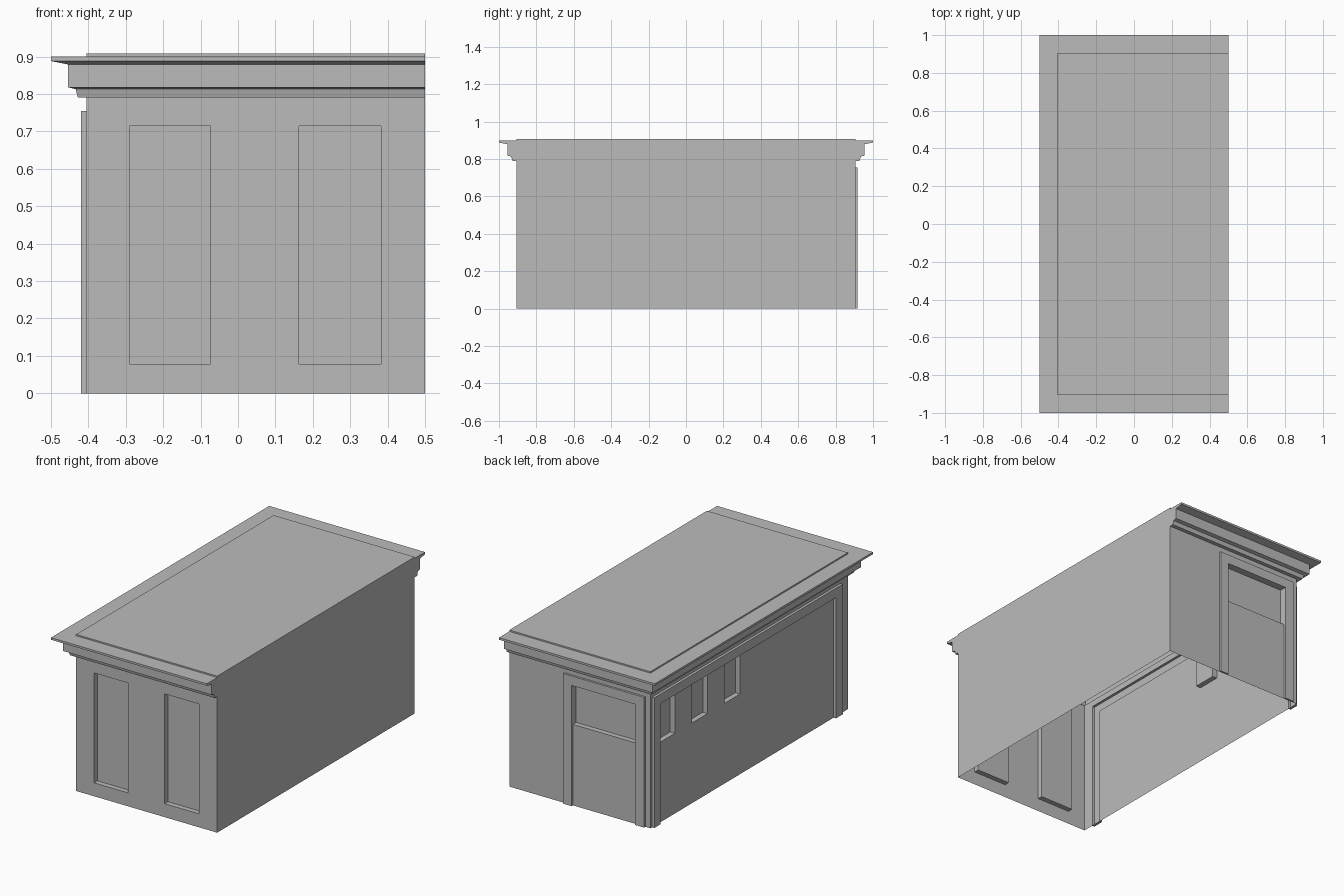
import bpy, bmesh

cube = bpy.data.objects.get("Cube")
if cube:
    bpy.data.objects.remove(cube, do_unlink=True)

grey = bpy.data.materials.new("plain_grey")
grey.use_nodes = True
GREY = (0.5, 0.5, 0.5, 1)
grey.diffuse_color = GREY
grey.node_tree.nodes["Principled BSDF"].inputs["Base Color"].default_value = GREY

SIDE, END, PARTY = 0.405, 0.905, 0.5    # wall planes: -x, +-y and the flat +x wall
EAVES, TOP = 0.79, 0.908                # underside of cornice, roof height
FRAME_TOP, OPENING_TOP = 0.755, 0.70


def make(name, bm):
    bmesh.ops.remove_doubles(bm, verts=bm.verts[:], dist=1e-5)
    mesh = bpy.data.meshes.new(name)
    bm.to_mesh(mesh)
    bm.free()
    mesh.materials.append(grey)
    obj = bpy.data.objects.new(name, mesh)
    bpy.context.collection.objects.link(obj)
    return obj


def relief_wall(name, place, u0, u1, height, panels=()):
    """Thin wall whose rectangles (u0, u1, z0, z1, depth) step out or in; later ones win."""
    us = sorted({u0, u1}.union(*[p[0:2] for p in panels]))
    vs = sorted({0, height}.union(*[p[2:4] for p in panels]))
    bm = bmesh.new()

    def depth(i, j):
        d = 0
        if 0 <= i < len(us) - 1 and 0 <= j < len(vs) - 1:
            u, v = (us[i] + us[i + 1]) / 2, (vs[j] + vs[j + 1]) / 2
            for a, b, c, e, step in panels:
                if a < u < b and c < v < e:
                    d = step
        return d

    def quad(*points):
        bm.faces.new([bm.verts.new(place(*p)) for p in points])

    for i in range(len(us) - 1):
        for j in range(len(vs) - 1):
            a, b, c, e = us[i], us[i + 1], vs[j], vs[j + 1]
            d, left, below = depth(i, j), depth(i - 1, j), depth(i, j - 1)
            quad((a, c, d), (b, c, d), (b, e, d), (a, e, d))
            if left != d:
                quad((a, c, left), (a, c, d), (a, e, d), (a, e, left))
            if below != d:
                quad((a, c, below), (b, c, below), (b, c, d), (a, c, d))
    return make(name, bm)


# Front wall with two tall recessed windows
relief_wall("front_wall", lambda u, v, d: (u, -END - d, v), -SIDE, PARTY, EAVES,
            [(-0.29, -0.073, 0.078, 0.715, -0.03),
             (0.163, 0.382, 0.078, 0.715, -0.03)])

# Back wall with framed door, its upper panel set back
relief_wall("back_wall", lambda u, v, d: (-u, END + d, v), -PARTY, SIDE, EAVES,
            [(-0.147, 0.373, 0, FRAME_TOP, 0.012),
             (-0.093, 0.315, 0, OPENING_TOP, 0),
             (-0.093, 0.315, 0.47, OPENING_TOP, -0.03)])

# Long side wall with raised surround and three small windows
windows = [(u, u + 0.14, 0.465, OPENING_TOP, -0.03) for u in (-0.82, -0.522, -0.224)]
relief_wall("right_wall", lambda u, v, d: (-SIDE - d, -u, v), -END, END, EAVES,
            [(-0.89, 0.838, 0, FRAME_TOP, 0.015),
             (-0.835, 0.775, 0, OPENING_TOP, 0)] + windows)

# Plain flat wall
relief_wall("left_wall", lambda u, v, d: (PARTY + d, u, v), -END, END, TOP)

# Cornice swept round three sides with mitred corners and closed ends
profile = [(0, EAVES), (0.023, EAVES), (0.029, 0.813), (0.05, 0.818), (0.05, 0.879),
           (0.095, 0.888), (0.095, 0.9), (0, 0.9), (0, TOP)]
bm = bmesh.new()
rings = []
for out, z in profile:
    x, y = -SIDE - out, END + out
    rings.append([bm.verts.new(p) for p in
                  ((PARTY, -y, z), (x, -y, z), (x, y, z), (PARTY, y, z))])
for low, high in zip(rings, rings[1:]):
    for k in range(3):
        bm.faces.new((low[k], high[k], high[k + 1], low[k + 1]))
bm.faces.new([r[0] for r in reversed(rings[:-1])])
bm.faces.new([r[3] for r in rings[:-1]])
make("cornice", bm)

# Flat roof panel
bm = bmesh.new()
bm.faces.new([bm.verts.new(p) for p in ((-SIDE, -END, TOP), (PARTY, -END, TOP),
                                        (PARTY, END, TOP), (-SIDE, END, TOP))])
make("roof", bm)
